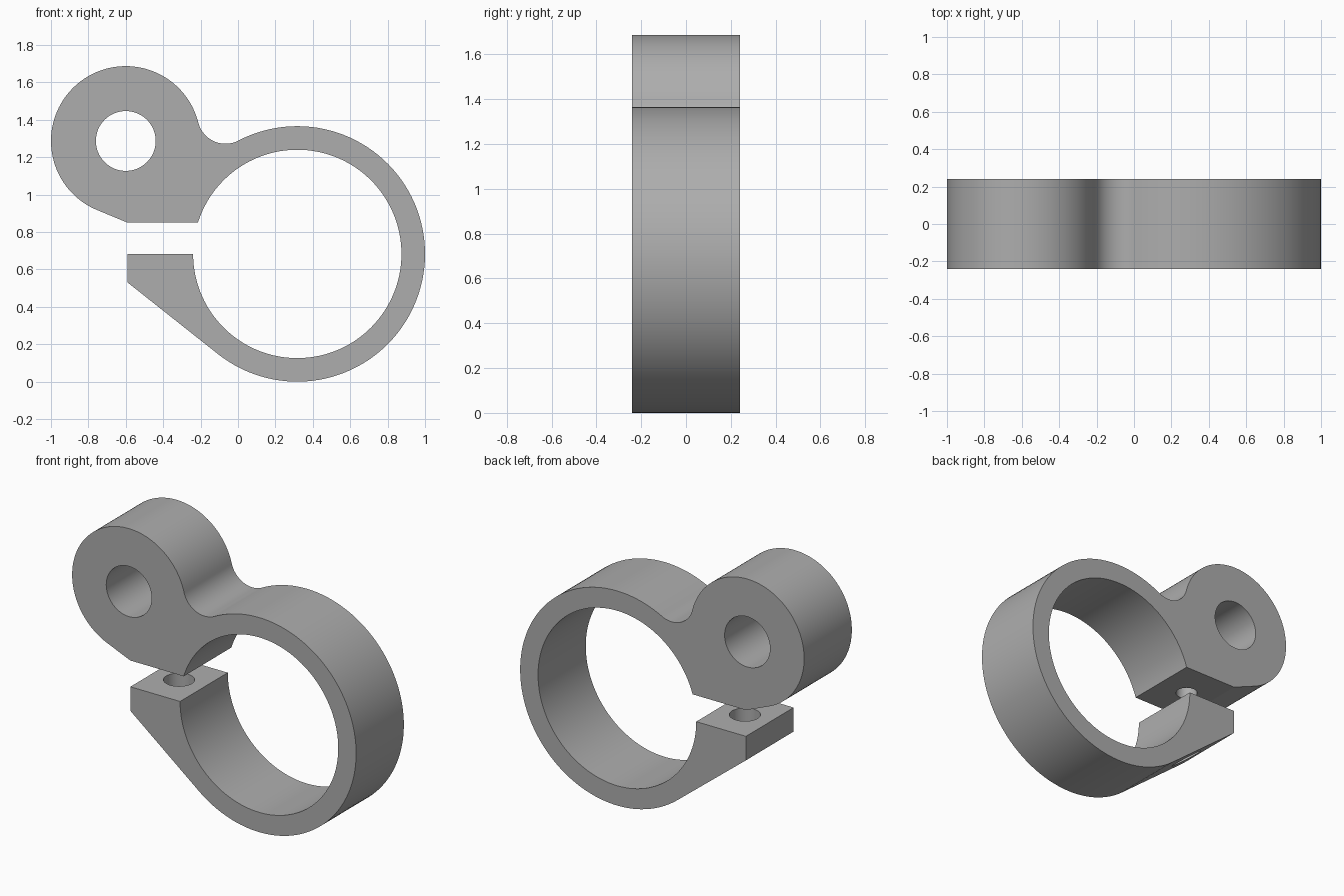
import bpy, bmesh
from math import sin, cos, asin, acos, atan2, pi, radians, hypot
from mathutils import Vector

cube = bpy.data.objects.get("Cube")
if cube:
    bpy.data.objects.remove(cube, do_unlink=True)

# Main dimensions in the x-z plane
RING, RING_OUT, RING_IN = Vector((0.317, 0.683)), 0.683, 0.557
BOSS, BOSS_R, BORE_R = Vector((-0.6, 1.287)), 0.4, 0.16
FILLET_R = 0.15
HALF_WIDTH = 0.24
TAB_X, GAP_LOW, GAP_HIGH, TAB_LOW = -0.59, 0.683, 0.85, 0.53
BOLT_X = -0.415

grey = bpy.data.materials.new("plain_grey")
grey.use_nodes = True
colour = (0.42, 0.42, 0.42, 1)
grey.diffuse_color = colour
grey.node_tree.nodes["Principled BSDF"].inputs["Base Color"].default_value = colour


def angle(a, b):
    """Direction from a to b."""
    return atan2(b.y - a.y, b.x - a.x)


def arc(centre, radius, start, end):
    n = max(6, int(abs(end - start) / radians(3)))
    steps = [start + (end - start) * i / n for i in range(n + 1)]
    return [centre + radius * Vector((cos(a), sin(a))) for a in steps]


def tangent_angle(centre, radius, point, side):
    """Where a line from point touches the circle."""
    return angle(centre, point) + side * acos(radius / (point - centre).length)


# Fillet centre touches both the boss and the ring from outside
d = RING - BOSS
ra, rb = BOSS_R + FILLET_R, RING_OUT + FILLET_R
along = (ra**2 - rb**2 + d.length_squared) / (2 * d.length)
fillet = BOSS + d.normalized() * along + Vector((-d.y, d.x)).normalized() * (ra**2 - along**2) ** 0.5

# Outline: inner ring, lower tab, outer ring, fillet, boss, upper tab
tab_corner = Vector((TAB_X, TAB_LOW))
lug_corner = Vector((TAB_X, GAP_HIGH))
outline = arc(RING, RING_IN, pi - asin((GAP_HIGH - RING.y) / RING_IN), -pi)
outline += [Vector((TAB_X, GAP_LOW)), tab_corner]
outline += arc(RING, RING_OUT, tangent_angle(RING, RING_OUT, tab_corner, 1) % (2 * pi) - 2 * pi,
               angle(RING, fillet))
outline += arc(fillet, FILLET_R, angle(fillet, RING), angle(fillet, BOSS) % (-2 * pi))[1:-1]
outline += arc(BOSS, BOSS_R, angle(BOSS, fillet),
               tangent_angle(BOSS, BOSS_R, lug_corner, -1) % (2 * pi))
outline.append(lug_corner)

# Clamp body: extrude the outline across the width
bm = bmesh.new()
face = bm.faces.new([bm.verts.new((p.x, -HALF_WIDTH, p.y)) for p in outline])
extruded = bmesh.ops.extrude_face_region(bm, geom=[face])["geom"]
bmesh.ops.translate(bm, vec=(0, 2 * HALF_WIDTH, 0),
                    verts=[v for v in extruded if isinstance(v, bmesh.types.BMVert)])
bmesh.ops.recalc_face_normals(bm, faces=bm.faces)
mesh = bpy.data.meshes.new("clamp_body")
bm.to_mesh(mesh)
bm.free()
body = bpy.data.objects.new("clamp_body", mesh)
bpy.context.collection.objects.link(body)
mesh.materials.append(grey)


def drill(name, radius, depth, location, rotation=(0, 0, 0)):
    bpy.ops.mesh.primitive_cylinder_add(vertices=64, radius=radius, depth=depth,
                                        location=location, rotation=rotation)
    cutter = bpy.context.object
    cutter.name = name
    cutter.data.materials.append(grey)
    mod = body.modifiers.new(name, "BOOLEAN")
    mod.operation, mod.solver, mod.object = "DIFFERENCE", "EXACT", cutter
    bpy.context.view_layer.objects.active = body
    bpy.ops.object.modifier_apply(modifier=name)
    bpy.data.objects.remove(cutter, do_unlink=True)


# Cross bore, clearance hole in the lower tab, blind bolt hole in the lug
drill("cross_bore", BORE_R, 1, (BOSS.x, 0, BOSS.y), (pi / 2, 0, 0))
drill("clearance_hole", 0.09, 0.6, (BOLT_X, 0, 0.45))
drill("bolt_hole", 0.064, 0.35, (BOLT_X, 0, 0.935))

bpy.ops.object.select_all(action="DESELECT")
body.select_set(True)
bpy.context.view_layer.objects.active = body
bpy.ops.object.shade_smooth_by_angle(angle=radians(20))
